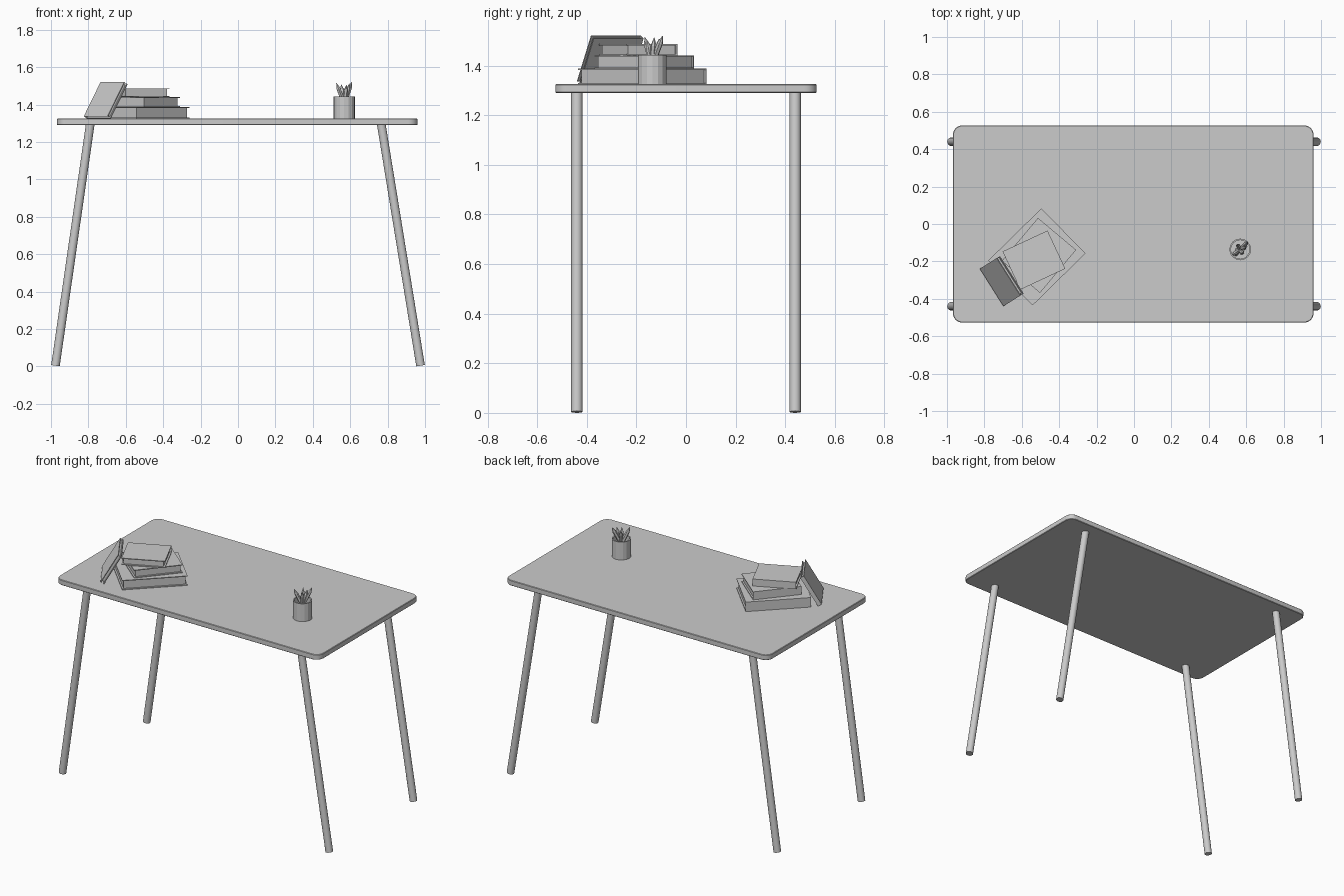
import bpy, bmesh, math
from mathutils import Matrix, Vector

if "Cube" in bpy.data.objects:
    bpy.data.objects.remove(bpy.data.objects["Cube"])

TOP = 1.325      # table surface height


def make(name, bm, smooth=False):
    bmesh.ops.recalc_face_normals(bm, faces=bm.faces)
    me = bpy.data.meshes.new(name)
    bm.to_mesh(me)
    bm.free()
    ob = bpy.data.objects.new(name, me)
    bpy.context.collection.objects.link(ob)
    if smooth:
        bpy.ops.object.select_all(action='DESELECT')
        ob.select_set(True)
        bpy.context.view_layer.objects.active = ob
        bpy.ops.object.shade_smooth_by_angle(angle=math.radians(35))
    return ob


def box(bm, lo, hi):
    lo, hi = Vector(lo), Vector(hi)
    mat = Matrix.Translation((lo + hi) / 2) @ Matrix.Diagonal((*(hi - lo), 1))
    bmesh.ops.create_cube(bm, size=1, matrix=mat)


def rod(bm, a, b, r1, r2, sides):
    a, b = Vector(a), Vector(b)
    d = b - a
    mat = Matrix.Translation((a + b) / 2) @ d.to_track_quat('Z', 'Y').to_matrix().to_4x4()
    bmesh.ops.create_cone(bm, cap_ends=True, segments=sides, radius1=r1,
                          radius2=r2, depth=d.length, matrix=mat)


# Table top: rounded rectangle slab
bm = bmesh.new()
box(bm, (-0.968, -0.527, 1.29), (0.96, 0.527, TOP))
upright = [e for e in bm.edges if abs(e.verts[0].co.z - e.verts[1].co.z) > 0.01]
bmesh.ops.bevel(bm, geom=upright, offset=0.05, segments=6, profile=0.5, affect='EDGES')
bmesh.ops.bevel(bm, geom=[e for e in bm.edges if e.calc_face_angle(0) > 1.2],
                offset=0.003, segments=1, affect='EDGES')
make("table_top", bm, True)

# Splayed legs
for sx, side in ((-1, "left"), (1, "right")):
    for sy, end in ((-1, "front"), (1, "back")):
        bm = bmesh.new()
        top_x = -0.79 if sx < 0 else 0.766
        rod(bm, (sx * 0.976, sy * 0.44, 0.004), (top_x, sy * 0.44, 1.295), 0.023, 0.023, 20)
        make(f"{end}_{side}_leg", bm, True)


# Book: two covers, a spine on +y and an inset page block
def book(name, length, width, thick, mat, cover=0.005, inset=0.01):
    l, w = length / 2, width / 2
    bm = bmesh.new()
    box(bm, (-l, -w, 0), (l, w, cover))
    box(bm, (-l, -w, thick - cover), (l, w, thick))
    box(bm, (-l, w - cover, cover), (l, w, thick - cover))
    box(bm, (-l + inset, -w + inset, cover), (l - inset, w - cover, thick - cover))
    make(name, bm).matrix_world = mat


stack = [("bottom_book", 0.397, 0.337, 0.063, -0.519, -0.176, 1.325, 44.5),
         ("middle_book", 0.300, 0.266, 0.053, -0.508, -0.168, 1.388, 50),
         ("top_book", 0.265, 0.225, 0.046, -0.535, -0.193, 1.441, 25)]
for name, l, w, t, x, y, z, ang in stack:
    book(name, l, w, t, Matrix.Translation((x, y, z)) @ Matrix.Rotation(math.radians(ang), 4, 'Z'))

# Leaning book propped against the stack
across = Vector((0.533, -0.846, 0)).normalized()
lean = Vector((0.846, 0.533, 0)).normalized()
up = lean * math.cos(math.radians(60)) + Vector((0, 0, math.sin(math.radians(60))))
mat = Matrix((up, -across, across.cross(up))).transposed().to_4x4()
mat.translation = Vector((-0.743, -0.328, TOP)) + up * 0.1065
book("leaning_book", 0.213, 0.237, 0.025, mat)

# Hollow pencil cup, revolved from a profile
CX, CY = 0.568, -0.136
bm = bmesh.new()
profile = [(0, TOP), (0.058, TOP), (0.058, 1.443), (0.050, 1.443), (0.050, 1.333), (0, 1.333)]
vs = [bm.verts.new((CX + r, CY, z)) for r, z in profile]
es = [bm.edges.new(p) for p in zip(vs, vs[1:])]
bmesh.ops.spin(bm, geom=vs + es, cent=(CX, CY, 0), axis=(0, 0, 1), angle=math.tau, steps=16)
bmesh.ops.remove_doubles(bm, verts=bm.verts, dist=1e-5)
make("pencil_cup", bm)

# Six-sided pencils with sharpened tips
tips = [(-0.042, -0.03, 1.515), (-0.016, 0.028, 1.508), (0.012, -0.022, 1.505),
        (0.040, 0.042, 1.520), (0.028, 0.008, 1.513)]
for i, (dx, dy, z) in enumerate(tips):
    bm = bmesh.new()
    tip = Vector((CX + dx, CY + dy, z))
    foot = Vector((CX - dx * 0.6, CY - dy * 0.6, 1.336))
    neck = tip + (foot - tip).normalized() * 0.032
    rod(bm, foot, neck, 0.012, 0.012, 6)
    rod(bm, neck, tip, 0.012, 0.001, 6)
    make(f"pencil_{i + 1}", bm)
